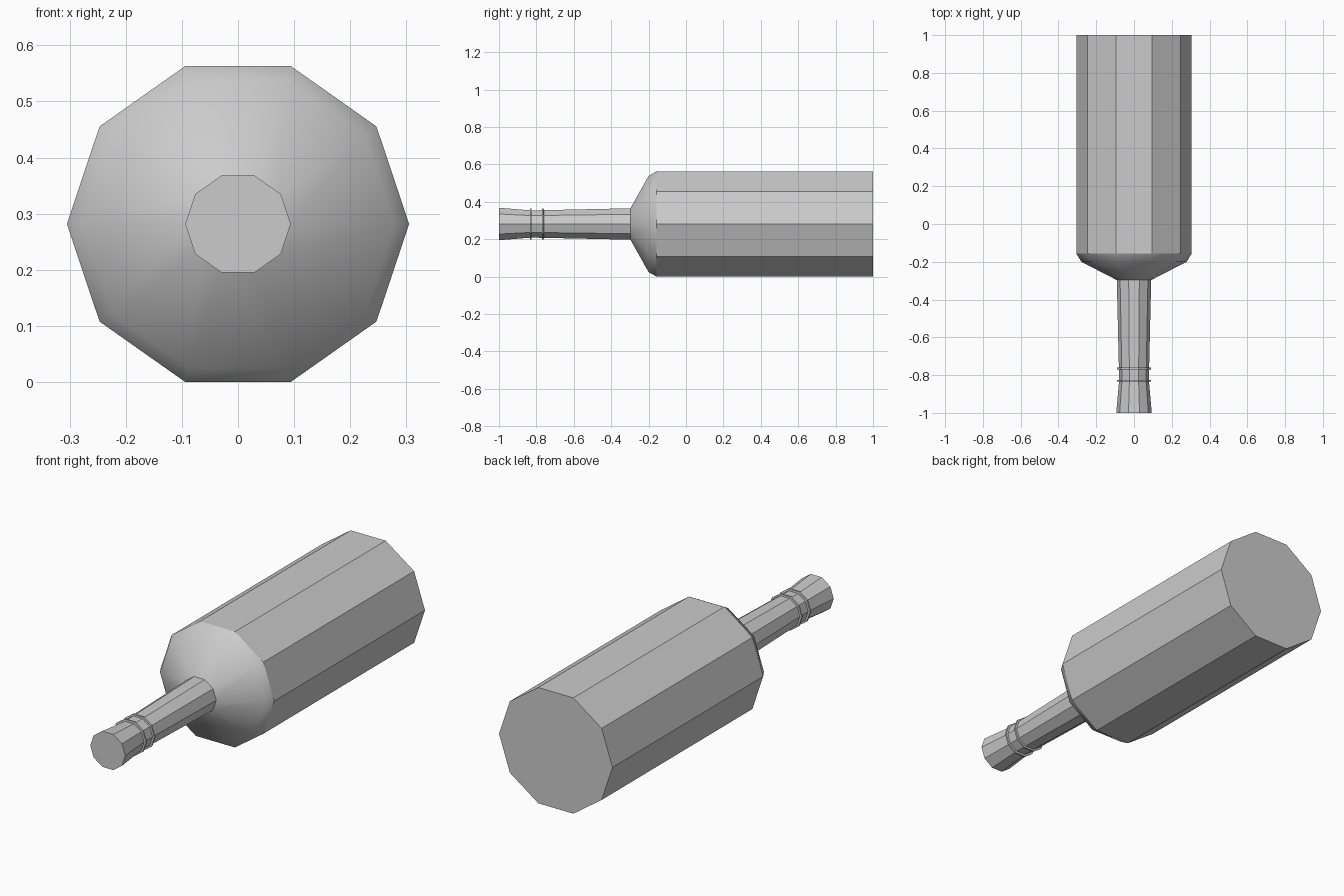
import bpy, bmesh, math

if "Cube" in bpy.data.objects:
    bpy.data.objects.remove(bpy.data.objects["Cube"])

SIDES = 10
CENTRE_Z = 0.2815
SQUASH = 0.97   # section is slightly flattened in z


def lathe(name, profile, smooth=False, cap_start=False, cap_end=False):
    """Sweep (y, radius) points round the y axis as a ten-sided shell."""
    bm = bmesh.new()
    rings = []
    for y, r in profile:
        rings.append([bm.verts.new((r * math.cos(2 * math.pi * i / SIDES), y,
                                    CENTRE_Z + SQUASH * r * math.sin(2 * math.pi * i / SIDES)))
                      for i in range(SIDES)])
    for a, b in zip(rings, rings[1:]):
        for i in range(SIDES):
            j = (i + 1) % SIDES
            bm.faces.new((a[i], a[j], b[j], b[i])).smooth = smooth
    if cap_start:
        bm.faces.new(list(reversed(rings[0])))
    if cap_end:
        bm.faces.new(rings[-1])
    # profiles run towards +y, so turn every face to point outwards
    bmesh.ops.reverse_faces(bm, faces=bm.faces[:])
    for f in bm.faces:
        c = f.calc_center_median()
        f.normal_update()
        n = f.normal
        if abs(n.y) > 0.999:
            outward = n.y * (c.y - sum(p[0] for p in profile) / len(profile))
        else:
            outward = n.x * c.x + n.z * (c.z - CENTRE_Z)
        if outward < 0:
            f.normal_flip()
    mesh = bpy.data.meshes.new(name)
    bm.to_mesh(mesh)
    bm.free()
    obj = bpy.data.objects.new(name, mesh)
    bpy.context.collection.objects.link(obj)
    return obj


# Main bottle body with flat base
lathe("bottle_body", [(-0.157, 0.305), (1.0, 0.305)], cap_end=True)

# Smooth rounded shoulder
lathe("bottle_shoulder", [(-0.297, 0.091), (-0.2, 0.279), (-0.157, 0.305)], smooth=True)

# Tapering neck with flared mouth
lathe("bottle_neck", [(-1.0, 0.094), (-0.83, 0.079), (-0.765, 0.08), (-0.297, 0.091)],
      cap_start=True)

# Two thin raised bands on the neck
for n, y in enumerate((-0.83, -0.765)):
    lathe(f"neck_band_{n + 1}", [(y - 0.005, 0.078), (y - 0.004, 0.089),
                                 (y + 0.004, 0.089), (y + 0.005, 0.078)])
